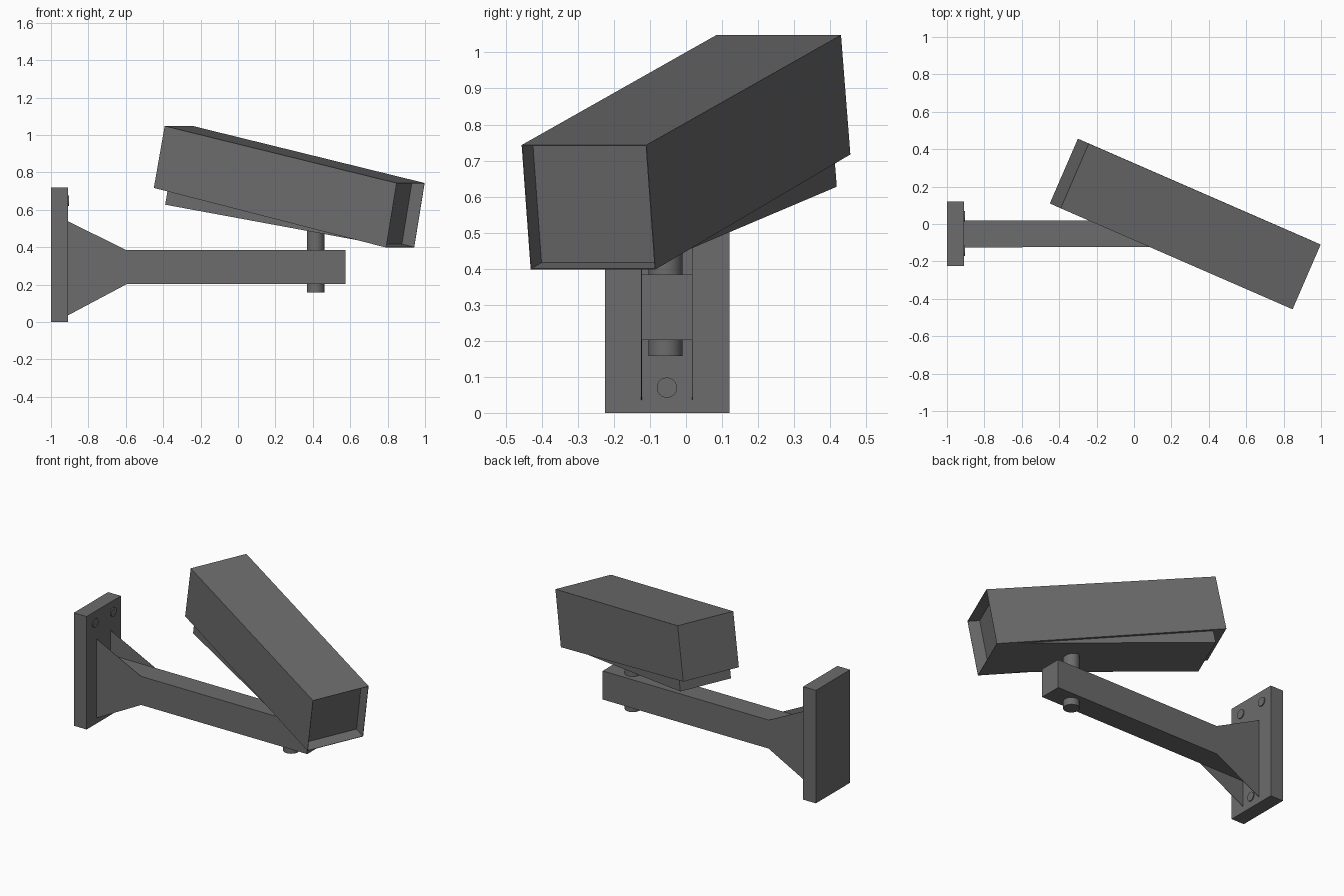
import bpy, bmesh
from math import pi
from mathutils import Vector, Matrix

if "Cube" in bpy.data.objects:
    bpy.data.objects.remove(bpy.data.objects["Cube"])

dark = bpy.data.materials.new("dark_grey")
dark.diffuse_color = (0.15, 0.15, 0.15, 1)
dark.use_nodes = True
dark.node_tree.nodes["Principled BSDF"].inputs["Base Color"].default_value = dark.diffuse_color


def make(name, bm):
    bmesh.ops.recalc_face_normals(bm, faces=bm.faces)
    me = bpy.data.meshes.new(name)
    bm.to_mesh(me)
    bm.free()
    me.materials.append(dark)
    ob = bpy.data.objects.new(name, me)
    bpy.context.collection.objects.link(ob)
    return ob


def prism(ring_a, ring_b):
    """Solid between two matching rings of points; returns it and its end face."""
    bm = bmesh.new()
    a = [bm.verts.new(p) for p in ring_a]
    b = [bm.verts.new(p) for p in ring_b]
    n = len(a)
    bm.faces.new(a)
    end = bm.faces.new(b)
    for i in range(n):
        bm.faces.new((a[i], a[(i + 1) % n], b[(i + 1) % n], b[i]))
    return bm, end


def box(name, x, y, z):
    ring = lambda px: [(px, y[0], z[0]), (px, y[1], z[0]), (px, y[1], z[1]), (px, y[0], z[1])]
    return make(name, prism(ring(x[0]), ring(x[1]))[0])


def cylinder(name, r, depth, centre, along_x=False):
    bm = bmesh.new()
    m = Matrix.Translation(centre)
    if along_x:
        m = m @ Matrix.Rotation(pi / 2, 4, 'Y')
    bmesh.ops.create_cone(bm, cap_ends=True, segments=32, radius1=r, radius2=r, depth=depth, matrix=m)
    for f in bm.faces:
        f.smooth = len(f.verts) == 4
    for e in bm.edges:
        e.smooth = all(f.smooth for f in e.link_faces)
    return make(name, bm)


# wall plate and arm
MID = -0.053
box("wall_plate", (-1, -0.91), (-0.225, 0.12), (0, 0.72))
box("arm", (-0.912, 0.575), (-0.124, 0.018), (0.202, 0.384))

# thin side gussets
profile = [(-0.912, 0.034), (-0.596, 0.202), (-0.596, 0.384), (-0.912, 0.54)]
for side, y0, y1 in (("front", -0.1245, -0.1225), ("back", 0.0165, 0.0185)):
    make("gusset_" + side, prism([(x, y0, z) for x, z in profile],
                                 [(x, y1, z) for x, z in profile])[0])

# bolt heads
for i, (y, z) in enumerate(((MID, 0.07), (MID - 0.089, 0.648), (MID + 0.095, 0.648))):
    cylinder(f"bolt_{i + 1}", 0.028, 0.02, (-0.914, y, z), True)

# swivel post
cylinder("swivel_post", 0.047, 0.385, (0.415, -0.057, 0.35))

# tilted camera housing
back = Vector((-0.45, 0.11, 0.717))
length = Vector((1.242, -0.541, -0.319))
width = Vector((0.15, 0.346, 0))
up_back, up_front = Vector((0.058, -0.026, 0.331)), Vector((0.056, -0.025, 0.345))
front = back + length
bm, face = prism([back, back + width, back + width + up_back, back + up_back],
                 [front, front + width, front + width + up_front, front + up_front])
bmesh.ops.recalc_face_normals(bm, faces=bm.faces)

# recessed window with a thin rim
bmesh.ops.inset_region(bm, faces=[face], thickness=0.003)
res = bmesh.ops.extrude_face_region(bm, geom=[face])
verts = [g for g in res["geom"] if isinstance(g, bmesh.types.BMVert)]
bmesh.ops.translate(bm, verts=verts, vec=-length.normalized() * 0.073)
if face.is_valid:
    bmesh.ops.delete(bm, geom=[face], context='FACES_ONLY')
make("camera_housing", bm)

# wedge-shaped tray under the housing
l, w, up = length.normalized(), width.normalized(), up_back.normalized()


def tray_edge(s, drop):
    p = back + l * s - up * drop
    q = p + width - w * 0.016
    p = p + w * 0.018
    rise = up * (drop + 0.02)
    return [p, q, q + rise, p + rise]


make("tray", prism(tray_edge(0.074, 0.074), tray_edge(1.24, 0.0))[0])
